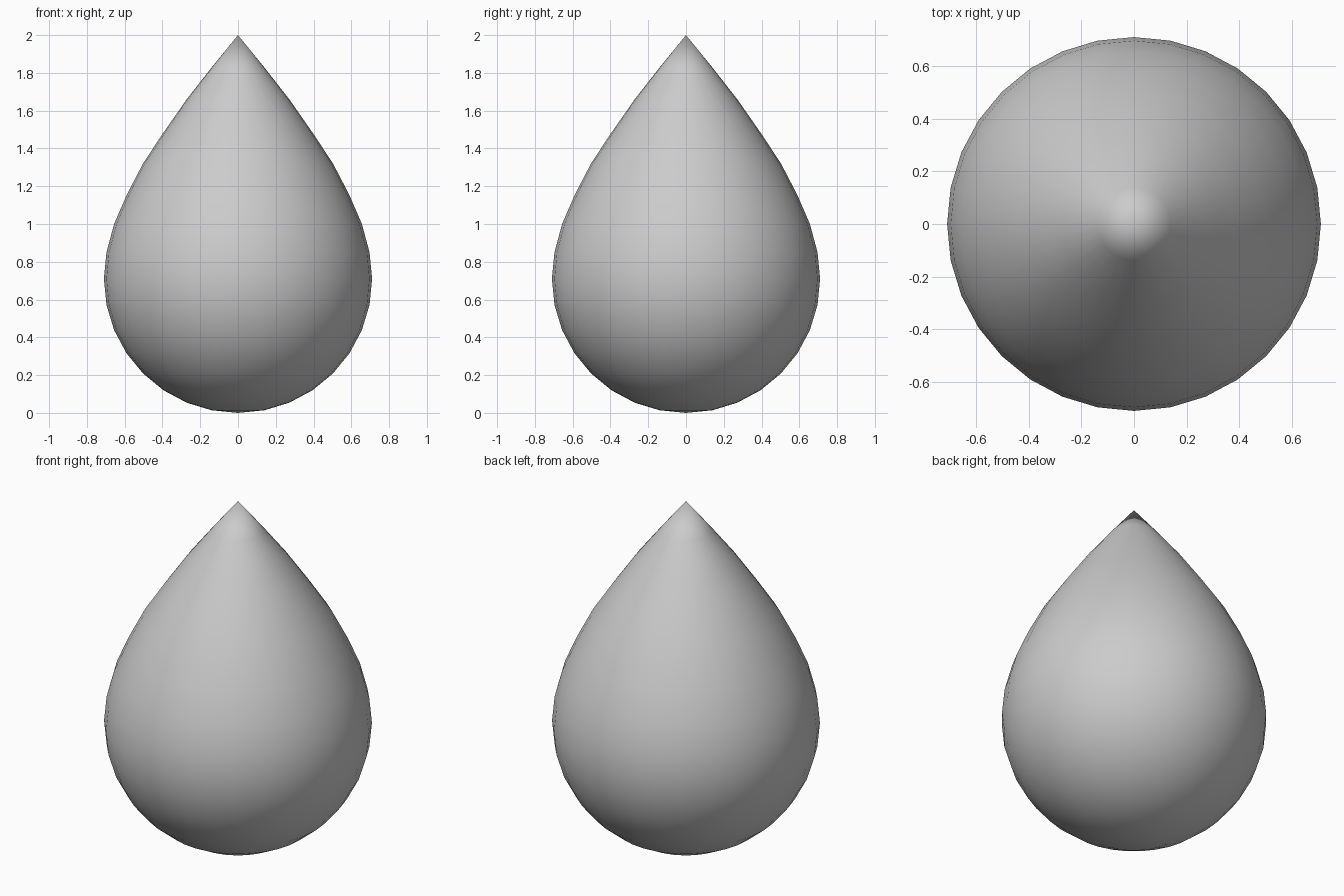
import bpy, math

if "Cube" in bpy.data.objects:
    bpy.data.objects.remove(bpy.data.objects["Cube"])

R = 0.71          # body radius
SEGMENTS, RINGS = 32, 16

# Heights of the rings above the equator, stretched up to the pointed tip
UPPER = [0.85, 1.0, 1.152, 1.322, 1.484, 1.66, 1.83, 2.0]

# Water drop: a sphere whose upper rings are pulled up into a point
bpy.ops.mesh.primitive_uv_sphere_add(segments=SEGMENTS, ring_count=RINGS, radius=R)
drop = bpy.context.object
drop.name = "water_drop"
for v in drop.data.vertices:
    angle = math.asin(max(-1, min(1, v.co.z / R)))
    ring = round(angle / (math.pi / RINGS))
    v.co.z = UPPER[ring - 1] if ring > 0 else v.co.z + R

bpy.ops.object.shade_smooth()
